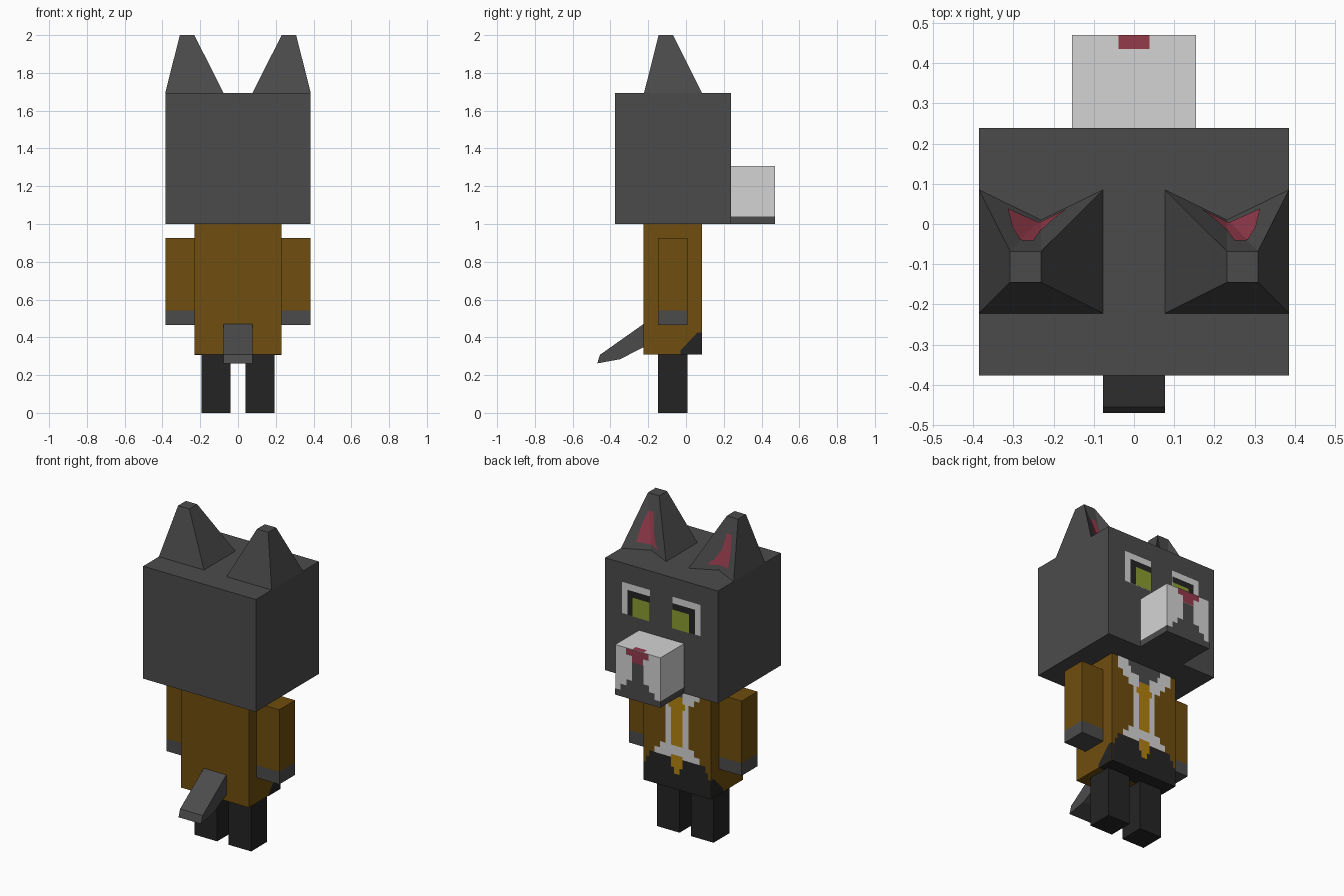
import bpy
import bmesh
from mathutils import Vector

cube = bpy.data.objects.get("Cube")
if cube:
    bpy.data.objects.remove(cube)

T = 0.0385  # size of one painted square


def material(name, r, g, b):
    lin = [((v / 255 + 0.055) / 1.055) ** 2.4 for v in (r, g, b)] + [1]
    m = bpy.data.materials.new(name)
    m.use_nodes = True
    m.diffuse_color = lin
    m.node_tree.nodes["Principled BSDF"].inputs["Base Color"].default_value = lin
    return m


FUR = material("grey fur", 75, 75, 75)
BLACK = material("black cloth", 36, 36, 36)
WHITE = material("pale fur", 212, 212, 212)
BROWN = material("brown coat", 112, 77, 14)
PINK = material("pink skin", 148, 59, 75)
GREEN = material("green iris", 138, 156, 50)
GOLD = material("gold cloth", 180, 130, 15)


def finish(name, bm, mat):
    me = bpy.data.meshes.new(name)
    bm.to_mesh(me)
    bm.free()
    me.materials.append(mat)
    ob = bpy.data.objects.new(name, me)
    bpy.context.collection.objects.link(ob)
    return ob


def box(name, mat, x, y, z):
    bm = bmesh.new()
    bmesh.ops.create_cube(bm, size=1)
    for v in bm.verts:
        v.co = [a + (b - a) * (c + 0.5) for (a, b), c in zip((x, y, z), v.co)]
    return finish(name, bm, mat)


def plates(name, mat, polys, facing):
    """Flat painted faces, all turned towards the given direction."""
    bm = bmesh.new()
    for p in polys:
        f = bm.faces.new([bm.verts.new(c) for c in p])
        f.normal_update()
        if f.normal.dot(Vector(facing)) < 0:
            f.normal_flip()
    return finish(name, bm, mat)


def rect(x0, x1, y, z0, z1):
    return [(x0, y, z0), (x1, y, z0), (x1, y, z1), (x0, y, z1)]


def rows(name, mat, y, top, runs):
    """Centred stepped pattern: runs of (row count, half width), going down."""
    polys = []
    for count, half in runs:
        if half:
            polys.append(rect(-half * T, half * T, y, top - count * T, top))
        top -= count * T
    return plates(name, mat, polys, (0, 1, 0))


# Head, muzzle and jaw
box("head", FUR, (-0.385, 0.385), (-0.376, 0.239), (1.0, 1.694))
box("muzzle", WHITE, (-0.154, 0.154), (0.239, 0.47), (1.0 + T, 1.308))
box("jaw", FUR, (-0.154, 0.154), (0.239, 0.47), (1.0, 1.0 + T))
rows("muzzle_marking", FUR, 0.472, 1.308, [(2, 0), (3, 1), (1, 2), (1, 3), (1, 4)])
rows("nose", PINK, 0.474, 1.308, [(1, 2), (1, 1)])
plates("nose_top", PINK, [[(-T, 0.435, 1.31), (T, 0.435, 1.31),
                           (T, 0.47, 1.31), (-T, 0.47, 1.31)]], (0, 0, 1))

# Torso and painted outfit
box("torso", BROWN, (-0.231, 0.231), (-0.224, 0.084), (0.31, 1.0))
rows("apron", BLACK, 0.086, 1.0, [(13, 0), (1, 5), (1, 5.5), (3, 6)])
rows("shirt", WHITE, 0.088, 1.0, [(2, 5), (1, 4), (1, 3), (7, 2), (1, 3), (1, 4)])
rows("collar", FUR, 0.09, 1.0, [(1, 3), (1, 2.5), (1, 1)])
rows("tie", GOLD, 0.09, 1.0, [(3, 0), (1, 1), (1, 1.5), (6, 1), (1.5, 0), (2, 1), (1, 0.5)])
plates("apron_underside", BLACK, [[(-0.231, -0.03, 0.308), (0.231, -0.03, 0.308),
                                   (0.231, 0.084, 0.308), (-0.231, 0.084, 0.308)]], (0, 0, -1))

# Tail, a bent strip extruded across x
profile = [(-0.2, 0.488), (-0.455, 0.308), (-0.47, 0.262), (-0.35, 0.284), (-0.2, 0.36)]
bm = bmesh.new()
face = bm.faces.new([bm.verts.new((-0.077, y, z)) for y, z in profile])
ext = bmesh.ops.extrude_face_region(bm, geom=[face])["geom"]
bmesh.ops.translate(bm, vec=(0.154, 0, 0),
                    verts=[v for v in ext if isinstance(v, bmesh.types.BMVert)])
bmesh.ops.recalc_face_normals(bm, faces=bm.faces)
finish("tail", bm, FUR)


def ear(side, s):
    # Tapered ear with a folded front
    notch, outer, inner = [Vector((s * x, y, 1.694)) for x, y in
                           ((0.231, 0.01), (0.385, 0.085), (0.077, 0.085))]
    back_out, back_in = [Vector((s * x, -0.222, 1.694)) for x in (0.385, 0.077)]
    t_out, t_in, tb_out, tb_in = [Vector((s * x, y, 2)) for y in (-0.068, -0.145)
                                  for x in (0.308, 0.231)]
    bm = bmesh.new()
    vert = {}
    for f in ([notch, outer, t_out], [notch, t_out, t_in], [notch, t_in, inner],
              [outer, back_out, tb_out, t_out], [inner, t_in, tb_in, back_in],
              [back_out, back_in, tb_in, tb_out], [t_out, tb_out, tb_in, t_in],
              [notch, inner, back_in, back_out, outer]):
        bm.faces.new([vert.setdefault(tuple(c), None) or
                      vert.update({tuple(c): bm.verts.new(c)}) or vert[tuple(c)] for c in f])
    bmesh.ops.recalc_face_normals(bm, faces=bm.faces)
    finish(side + "_ear", bm, FUR)

    # Pink inner ear, laid over the three folded faces
    polys = []
    for p, q, weights in (
            (outer, t_out, [(0, 0.1), (0.48, 0.13), (0.24, 0.47), (0, 0.68)]),
            (t_out, t_in, [(0.1, 0), (0.68, 0), (0.25, 0.45), (0, 0.35), (0, 0.1)]),
            (t_in, inner, [(0.1, 0), (0.09, 0.42), (0.2, 0.2), (0.35, 0.03), (0.35, 0)])):
        u, v = p - notch, q - notch
        n = u.cross(v).normalized()
        n = n if n.y > 0 else -n
        polys.append([notch + u * a + v * b + n * 0.003 for a, b in weights])
    plates(side + "_inner_ear", PINK, polys, (0, 1, 0))


# Paired parts
for side, s in (("left", 1), ("right", -1)):
    ear(side, s)
    box(side + "_sleeve", BROWN, sorted((s * 0.231, s * 0.385)), (-0.147, 0.007), (0.542, 0.926))
    box(side + "_hand", FUR, sorted((s * 0.231, s * 0.385)), (-0.147, 0.007), (0.465, 0.542))
    box(side + "_leg", BLACK, sorted((s * 0.039, s * 0.193)), (-0.147, 0.007), (0, 0.31))
    # Eye layers: pale brow, dark lid, iris
    for i, (part, mat) in enumerate((("brow", WHITE), ("lid", BLACK), ("iris", GREEN))):
        plates(side + "_eye_" + part, mat,
               [rect(s * 2 * T, s * (7 - i) * T, 0.241 + i * 0.002, 1.385, 1.385 + (5 - i) * T)],
               (0, 1, 0))
    # Apron corner wrapping round the side
    x = s * 0.233
    plates(side + "_apron_side", BLACK, [[(x, -0.03, 0.31), (x, -0.03, 0.33), (x, 0.06, 0.425),
                                          (x, 0.084, 0.425), (x, 0.084, 0.31)]], (s, 0, 0))
